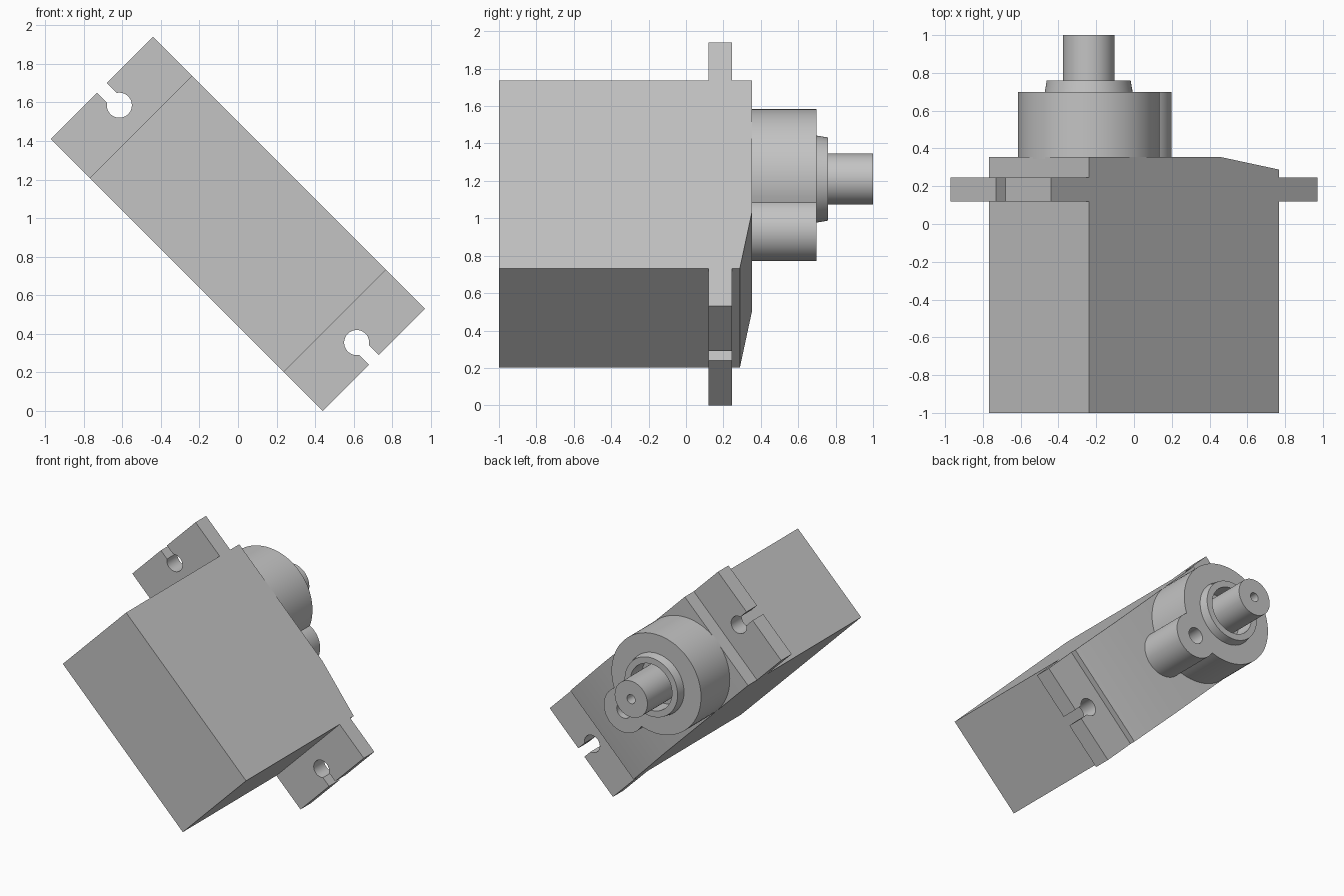
import bpy, bmesh, math
from mathutils import Matrix, Vector

cube = bpy.data.objects.get("Cube")
if cube:
    bpy.data.objects.remove(cube, do_unlink=True)

grey = bpy.data.materials.new("plain grey")
grey.use_nodes = True
COLOUR = (0.55, 0.55, 0.55, 1)
grey.diffuse_color = COLOUR
grey.node_tree.nodes["Principled BSDF"].inputs["Base Color"].default_value = COLOUR

# The whole unit is tilted 45 degrees about the depth axis
TILT = Matrix.Translation((0, 0, 0.97)) @ Matrix.Rotation(math.radians(45), 4, 'Y')
parts = []


def finish(name, bm):
    bmesh.ops.remove_doubles(bm, verts=bm.verts, dist=1e-5)
    bmesh.ops.recalc_face_normals(bm, faces=bm.faces)
    mesh = bpy.data.meshes.new(name)
    bm.to_mesh(mesh)
    bm.free()
    mesh.materials.append(grey)
    obj = bpy.data.objects.new(name, mesh)
    bpy.context.collection.objects.link(obj)
    obj.matrix_world = TILT
    parts.append(obj)
    return obj


def prism(name, points, direction):
    """Extrude a closed outline along a direction."""
    bm = bmesh.new()
    face = bm.faces.new([bm.verts.new(p) for p in points])
    new = bmesh.ops.extrude_face_region(bm, geom=[face])["geom"]
    bmesh.ops.translate(bm, vec=direction,
                        verts=[g for g in new if isinstance(g, bmesh.types.BMVert)])
    return finish(name, bm)


def lathe(name, profile, u, closed=False, steps=64):
    """Spin (radius, depth) points about a depth-wise axis at u."""
    bm = bmesh.new()
    verts = [bm.verts.new((u + r, y, 0)) for r, y in profile]
    edges = [bm.edges.new(pair) for pair in zip(verts, verts[1:])]
    if closed:
        edges.append(bm.edges.new((verts[-1], verts[0])))
    bmesh.ops.spin(bm, geom=verts + edges, cent=(u, 0, 0), axis=(0, 1, 0),
                   angle=math.tau, steps=steps, use_merge=False)
    return finish(name, bm)


def arc(u, r, start, end, n):
    angles = [start + (end - start) * i / n for i in range(n + 1)]
    return [(u + r * math.cos(a), r * math.sin(a)) for a in angles]


HALF_W, BODY_U, TAB_U = 0.375, 0.711, 0.997

# Case with one sloping shoulder
case = [(-BODY_U, -1), (BODY_U, -1), (BODY_U, 0.288), (0.277, 0.354), (-BODY_U, 0.354)]
prism("case", [(u, y, -HALF_W) for u, y in case], Vector((0, 0, 2 * HALF_W)))

# Mounting tabs with keyhole slots
SLOT, HOLE = 0.036, 0.065
a = math.asin(SLOT / HOLE)
tab = [(BODY_U, -HALF_W), (TAB_U, -HALF_W), (TAB_U, -SLOT)]
tab += arc(0.87, HOLE, -a, a - math.tau, 36)
tab += [(TAB_U, SLOT), (TAB_U, HALF_W), (BODY_U, HALF_W)]
for name, side in (("left_mounting_tab", 1), ("right_mounting_tab", -1)):
    prism(name, [(side * u, 0.12, v) for u, v in tab], Vector((0, 0.126, 0)))

# Gear housing: large and small round bosses joined in one outline
BIG_U, BIG_R, SMALL_U, SMALL_R = -0.339, 0.375, 0.045, 0.168
d = SMALL_U - BIG_U
x = (d * d + BIG_R ** 2 - SMALL_R ** 2) / (2 * d)
h = math.sqrt(BIG_R ** 2 - x * x)
big_a, small_a = math.atan2(h, x), math.atan2(h, x - d)
outline = arc(BIG_U, BIG_R, big_a, math.tau - big_a, 64)
outline += arc(SMALL_U, SMALL_R, -small_a, small_a, 40)[1:-1]
housing = prism("gear_housing", [(u, 0.345, v) for u, v in outline], Vector((0, 0.353, 0)))

# Recess around the shaft and pin hole in the small boss
for name, u, r, floor in (("shaft_recess", BIG_U, 0.175, 0.62), ("pin_hole", SMALL_U, 0.06, 0.5)):
    cutter = lathe(name, [(0, floor), (r, floor), (r, 0.8), (0, 0.8)], u)
    parts.remove(cutter)
    cutter.hide_render = True
    mod = housing.modifiers.new(name, 'BOOLEAN')
    mod.operation, mod.solver, mod.object = 'DIFFERENCE', 'EXACT', cutter
    bpy.context.view_layer.objects.active = housing
    bpy.ops.object.modifier_apply(modifier=mod.name)
    bpy.data.objects.remove(cutter, do_unlink=True)

# Tapered collar and output shaft with a screw hole
lathe("shaft_collar", [(0.175, 0.69), (0.234, 0.69), (0.222, 0.76), (0.175, 0.76)],
      BIG_U, closed=True)
lathe("output_shaft", [(0, 0.61), (0.137, 0.61), (0.137, 1), (0.034, 1), (0.034, 0.8), (0, 0.8)],
      BIG_U)

# Smooth rounds, crisp edges
bpy.ops.object.select_all(action='DESELECT')
for obj in parts:
    obj.select_set(True)
bpy.context.view_layer.objects.active = housing
bpy.ops.object.shade_smooth_by_angle(angle=math.radians(30))
